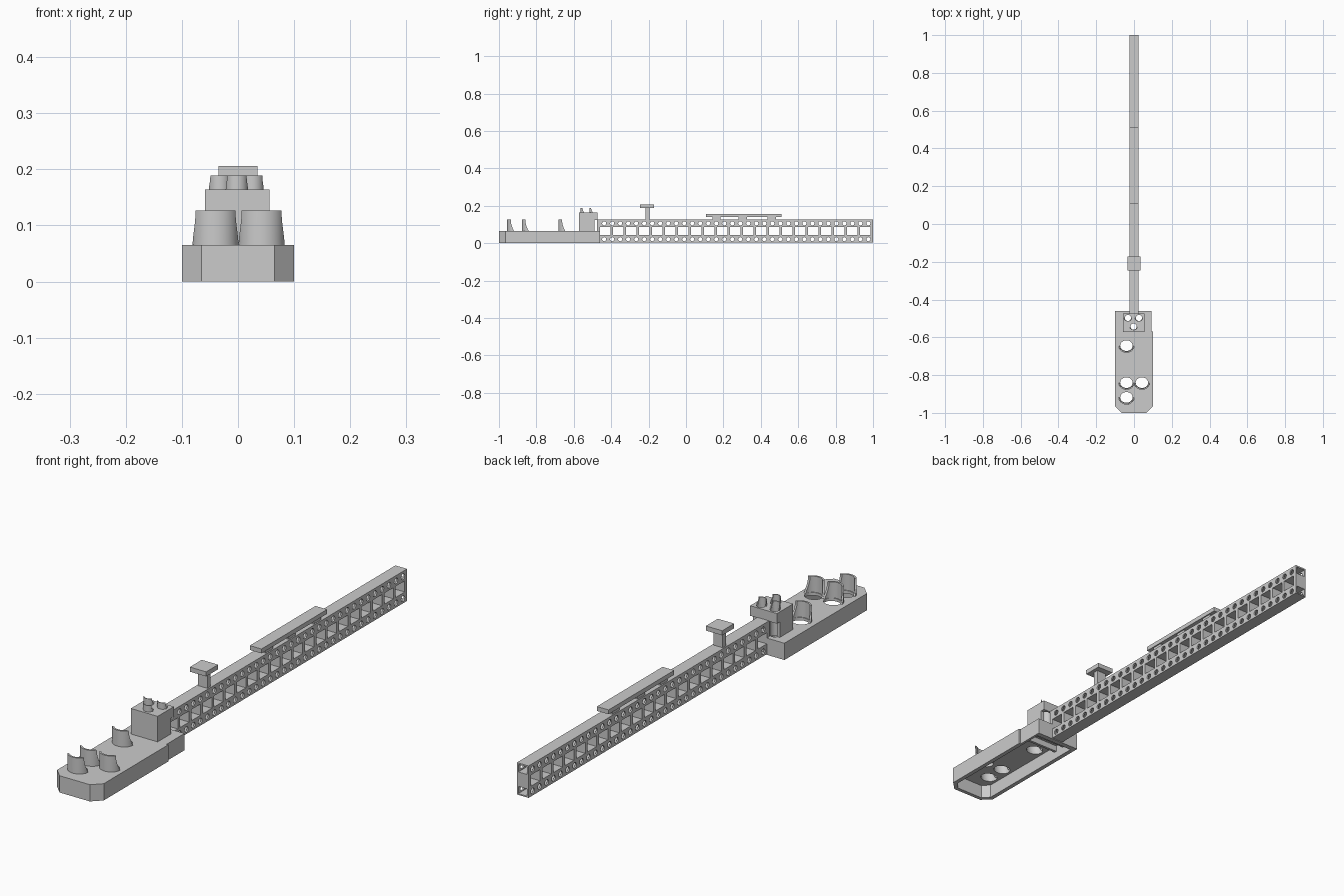
import bpy, bmesh, math
from mathutils import Matrix

cube = bpy.data.objects.get("Cube")
if cube:
    bpy.data.objects.remove(cube, do_unlink=True)

grey = bpy.data.materials.new("plain_grey")
grey.use_nodes = True
GREY = (0.6, 0.6, 0.6, 1)
grey.diffuse_color = GREY
grey.node_tree.nodes["Principled BSDF"].inputs["Base Color"].default_value = GREY


def finish(name, bm):
    bmesh.ops.recalc_face_normals(bm, faces=bm.faces)
    mesh = bpy.data.meshes.new(name)
    bm.to_mesh(mesh)
    bm.free()
    mesh.materials.append(grey)
    obj = bpy.data.objects.new(name, mesh)
    bpy.context.collection.objects.link(obj)
    return obj


def add_box(bm, x0, x1, y0, y1, z0, z1):
    m = (Matrix.Translation(((x0 + x1) / 2, (y0 + y1) / 2, (z0 + z1) / 2))
         @ Matrix.Diagonal((x1 - x0, y1 - y0, z1 - z0, 1)))
    bmesh.ops.create_cube(bm, size=1, matrix=m)


def add_prism(bm, outline, z0, z1):
    face = bm.faces.new([bm.verts.new((x, y, z0)) for x, y in outline])
    top = bmesh.ops.extrude_face_region(bm, geom=[face])["geom"]
    bmesh.ops.translate(bm, vec=(0, 0, z1 - z0),
                        verts=[v for v in top if isinstance(v, bmesh.types.BMVert)])


def add_rod(bm, matrix, segments):
    bmesh.ops.create_cone(bm, cap_ends=True, segments=segments, radius1=1,
                          radius2=1, depth=1, matrix=matrix)


def boxes(name, *dims):
    bm = bmesh.new()
    for d in dims:
        add_box(bm, *d)
    return finish(name, bm)


def cut(obj, *cutters):
    """Subtract the cutters and keep the plain resulting mesh."""
    for c in cutters:
        mod = obj.modifiers.new("cut", 'BOOLEAN')
        mod.operation, mod.solver, mod.object = 'DIFFERENCE', 'EXACT', c
        c.hide_render = True
    bpy.context.view_layer.update()
    deps = bpy.context.evaluated_depsgraph_get()
    mesh = bpy.data.meshes.new_from_object(obj.evaluated_get(deps))
    obj.modifiers.clear()
    obj.data = mesh


def scoop(name, x, y, z0, z1, rx, ry, wall):
    """Half tube open to the rear, its rear edges sweeping forward as it rises."""
    bm = bmesh.new()
    levels, segs, rings = 6, 16, []
    for i in range(levels + 1):
        t = i / levels
        back = -0.5 * ry * (1 - (1 - t) ** 2)
        ring = []
        for r in (rx, rx - wall):
            d = ry - (rx - r)
            a = math.asin(min(0.95, -back / d))
            pts = []
            for k in range(segs + 1):
                ang = math.pi + a + (math.pi - 2 * a) * k / segs
                pts.append(bm.verts.new((x + r * math.cos(ang), y + d * math.sin(ang),
                                         z0 + (z1 - z0) * t)))
            ring += pts if r == rx else pts[::-1]
        rings.append(ring)
    n = len(rings[0])
    for lo, hi in zip(rings, rings[1:]):
        for k in range(n):
            j = (k + 1) % n
            bm.faces.new((lo[k], lo[j], hi[j], hi[k]))
    for ring in (rings[0], rings[-1]):
        for k in range(segs):
            bm.faces.new((ring[k], ring[k + 1], ring[n - 2 - k], ring[n - 1 - k]))
    obj = finish(name, bm)
    obj.data.shade_smooth()
    bpy.ops.object.select_all(action='DESELECT')
    obj.select_set(True)
    bpy.context.view_layer.objects.active = obj
    bpy.ops.object.shade_smooth_by_angle(angle=math.radians(35))


BASE_TOP, BLOCK_TOP = 0.065, 0.164
large = [(-0.04, -0.918), (-0.04, -0.84), (0.042, -0.84), (-0.04, -0.644)]
small = [(-0.032, -0.497), (0.026, -0.497), (-0.002, -0.543)]

# Scoops and the holes below them
bm = bmesh.new()
for x, y in large:
    scoop("large_scoop", x, y, BASE_TOP - 0.002, 0.127, 0.041, 0.038, 0.007)
    add_rod(bm, Matrix.Translation((x, y, 0.06)) @ Matrix.Diagonal((0.033, 0.028, 0.06, 1)), 32)
for x, y in small:
    scoop("small_scoop", x, y, BLOCK_TOP - 0.002, 0.189, 0.02, 0.02, 0.003)
    add_rod(bm, Matrix.Translation((x, y, 0.11)) @ Matrix.Diagonal((0.0165, 0.0165, 0.2, 1)), 24)
holes = finish("hole_cutter", bm)

# Hollow hull with chamfered bow and a slight step on one side at the rear
bm = bmesh.new()
add_prism(bm, [(-0.065, -1), (0.065, -1), (0.1, -0.965), (0.1, -0.57), (0.093, -0.57),
               (0.093, -0.46), (-0.1, -0.46), (-0.1, -0.965)], 0, BASE_TOP)
hull = finish("hull", bm)
bm = bmesh.new()
add_prism(bm, [(-0.058, -0.985), (0.058, -0.985), (0.083, -0.958), (0.083, -0.48),
               (-0.083, -0.48), (-0.083, -0.958)], -0.02, 0.054)
cavity = finish("cavity_cutter", bm)
cut(hull, cavity, holes)
boxes("hull_ribs", (-0.084, 0.084, -0.575, -0.565, 0.03, 0.055),
      (-0.084, 0.084, -0.525, -0.518, 0.03, 0.055))

# Raised block with an undercut rear
bm = bmesh.new()
profile = [(-0.572, 0.06), (-0.49, 0.06), (-0.49, 0.125), (-0.473, 0.125),
           (-0.473, BLOCK_TOP), (-0.572, BLOCK_TOP)]
face = bm.faces.new([bm.verts.new((-0.059, y, z)) for y, z in profile])
ext = bmesh.ops.extrude_face_region(bm, geom=[face])["geom"]
bmesh.ops.translate(bm, vec=(0.115, 0, 0),
                    verts=[v for v in ext if isinstance(v, bmesh.types.BMVert)])
block = finish("raised_block", bm)
cut(block, holes)

# Beam: open channels above and below a row of square cells
beam = boxes("beam", (-0.025, 0.025, -0.475, 1, 0.003, 0.127))
channels = boxes("channel_cutter", (-0.019, 0.019, -0.47, 1.1, 0.008, 0.036),
                 (-0.019, 0.019, -0.47, 1.1, 0.092, 0.121))
bm = bmesh.new()
for i in range(21):
    y = 0.958 - 0.0695 * i
    add_box(bm, -0.1, 0.1, y - 0.0275, y + 0.0275, 0.043, 0.086)
for i in range(34):
    for z in (0.021, 0.106):
        m = (Matrix.Translation((0, 0.975 - 0.0428 * i, z))
             @ Matrix.Rotation(math.pi / 2, 4, 'Y') @ Matrix.Diagonal((0.011, 0.011, 0.2, 1)))
        add_rod(bm, m, 16)
side_holes = finish("side_hole_cutter", bm)
cut(beam, channels, side_holes)

for c in (holes, cavity, channels, side_holes):
    bpy.data.objects.remove(c, do_unlink=True)

# Fittings on top of the beam
boxes("post", (-0.02, 0.02, -0.216, -0.196, 0.125, 0.19))
boxes("post_cap", (-0.035, 0.035, -0.245, -0.172, 0.188, 0.206))
boxes("rail", (-0.025, 0.025, 0.108, 0.51, 0.14, 0.157))
for y in (0.163, 0.303, 0.458):
    boxes("rail_foot", (-0.02, 0.02, y - 0.022, y + 0.022, 0.125, 0.142))
